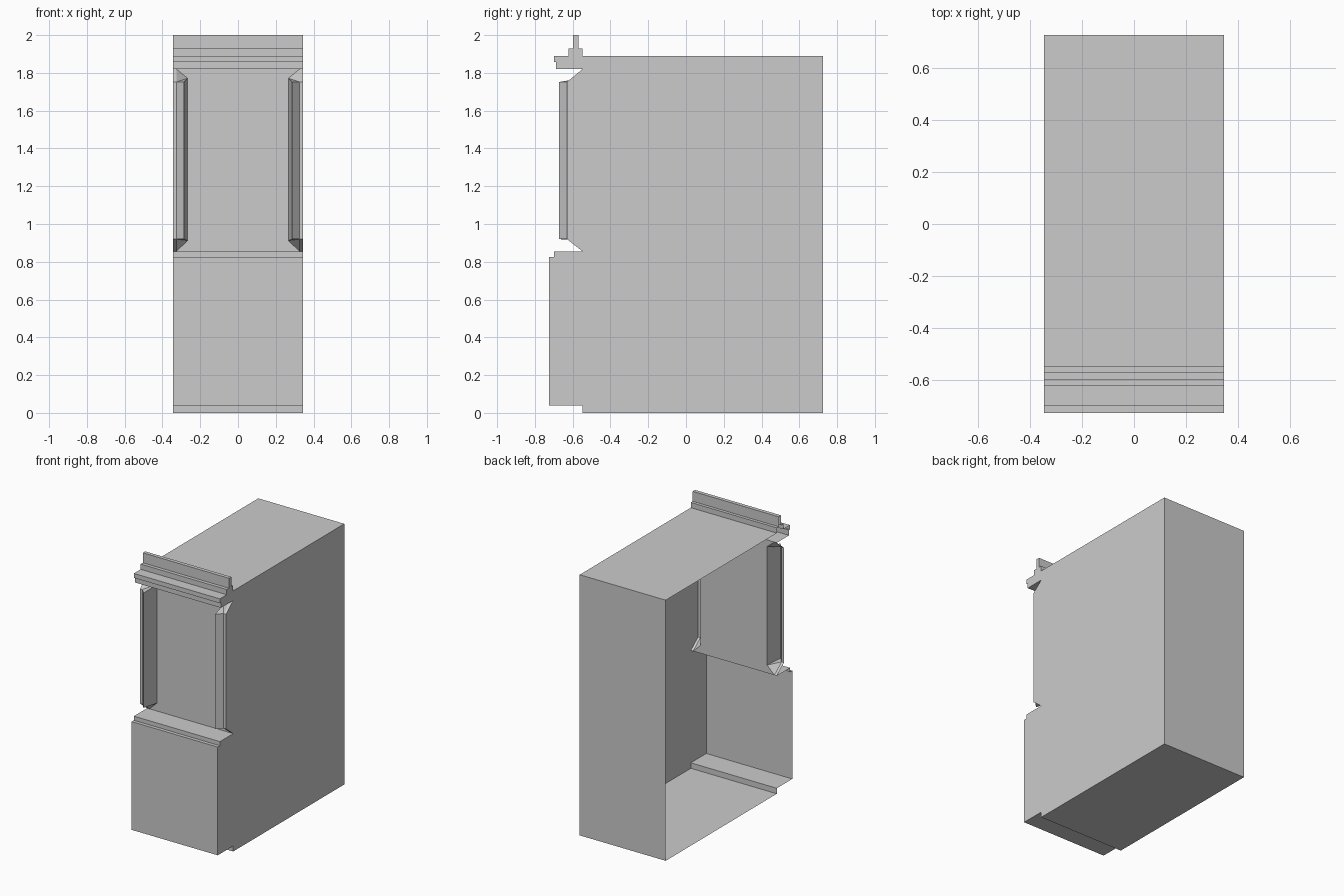
import bpy, bmesh

if "Cube" in bpy.data.objects:
    bpy.data.objects.remove(bpy.data.objects["Cube"])

HW = 0.345            # half width of the module
WALL, SILL, HEAD = -0.548, 0.855, 1.82


def make_object(name, polygons):
    """Build a flat-shaded mesh from a short list of polygons."""
    bm = bmesh.new()
    for poly in polygons:
        bm.faces.new([bm.verts.new(p) for p in poly])
    bmesh.ops.remove_doubles(bm, verts=bm.verts, dist=0.0005)
    bmesh.ops.recalc_face_normals(bm, faces=bm.faces)
    mesh = bpy.data.meshes.new(name)
    bm.to_mesh(mesh)
    bm.free()
    obj = bpy.data.objects.new(name, mesh)
    bpy.context.collection.objects.link(obj)
    return obj


def strip(profile):
    """Sweep a (y, z) profile across the full width."""
    return [[(-HW, *a), (HW, *a), (HW, *b), (-HW, *b)]
            for a, b in zip(profile, profile[1:])]


# Side profiles: cornice, then box (roof, back, floor), then lower front
cornice = [(WALL, HEAD), (-0.688, HEAD), (-0.688, 1.858), (-0.70, 1.858),
           (-0.70, 1.89), (-0.622, 1.89), (-0.622, 1.928), (-0.597, 1.928),
           (-0.597, 2.0), (-0.57, 2.0), (-0.57, 1.928), (WALL, 1.928),
           (WALL, 1.89)]
box = [(WALL, 1.89), (0.725, 1.89), (0.725, 0), (WALL, 0)]
lower = [(WALL, 0), (WALL, 0.04), (-0.725, 0.04), (-0.725, 0.825),
         (-0.70, 0.825), (-0.70, SILL), (WALL, SILL)]
make_object("cornice", strip(cornice))
make_object("roof_back_floor", strip(box))
make_object("lower_front", strip(lower))

# Right side wall closes the whole profile; the left side is open
notch = [(-0.63, 0.92), (-0.63, 1.752)]
outline = cornice + box[1:] + lower[1:] + notch
make_object("right_wall", [[(HW, y, z) for y, z in outline]])

# Recessed upper wall with mitred corners
half = [(0.326, SILL), (0.267, 0.912), (0.267, 1.772), (0.326, HEAD)]
ring = half + [(-x, z) for x, z in reversed(half)]
make_object("upper_wall", [[(x, WALL, z) for x, z in ring]])


# Hollow ridged pilasters with slanted ends, mirrored to both sides
def pilaster(side):
    def ends(sign):
        z_in, z_out, z_wall = ((0.912, 0.92, SILL), (1.772, 1.752, HEAD))[sign]
        pts = [(0.267, WALL, z_in), (0.287, -0.672, z_out),
               (0.326, -0.63, z_out), (HW, -0.63, z_out),
               (HW, WALL, z_wall), (0.326, WALL, z_wall)]
        return [(side * x, y, z) for x, y, z in pts]
    lo, hi = ends(0), ends(1)
    faces = [[lo[i], lo[i + 1], hi[i + 1], hi[i]] for i in range(3)]
    for e in (lo, hi):
        faces.append([e[0], e[1], e[2]])
        faces.append([e[0], e[2], e[5]])
        faces.append([e[2], e[3], e[4], e[5]])
    return faces


make_object("left_pilaster", pilaster(-1))
make_object("right_pilaster", pilaster(1))
